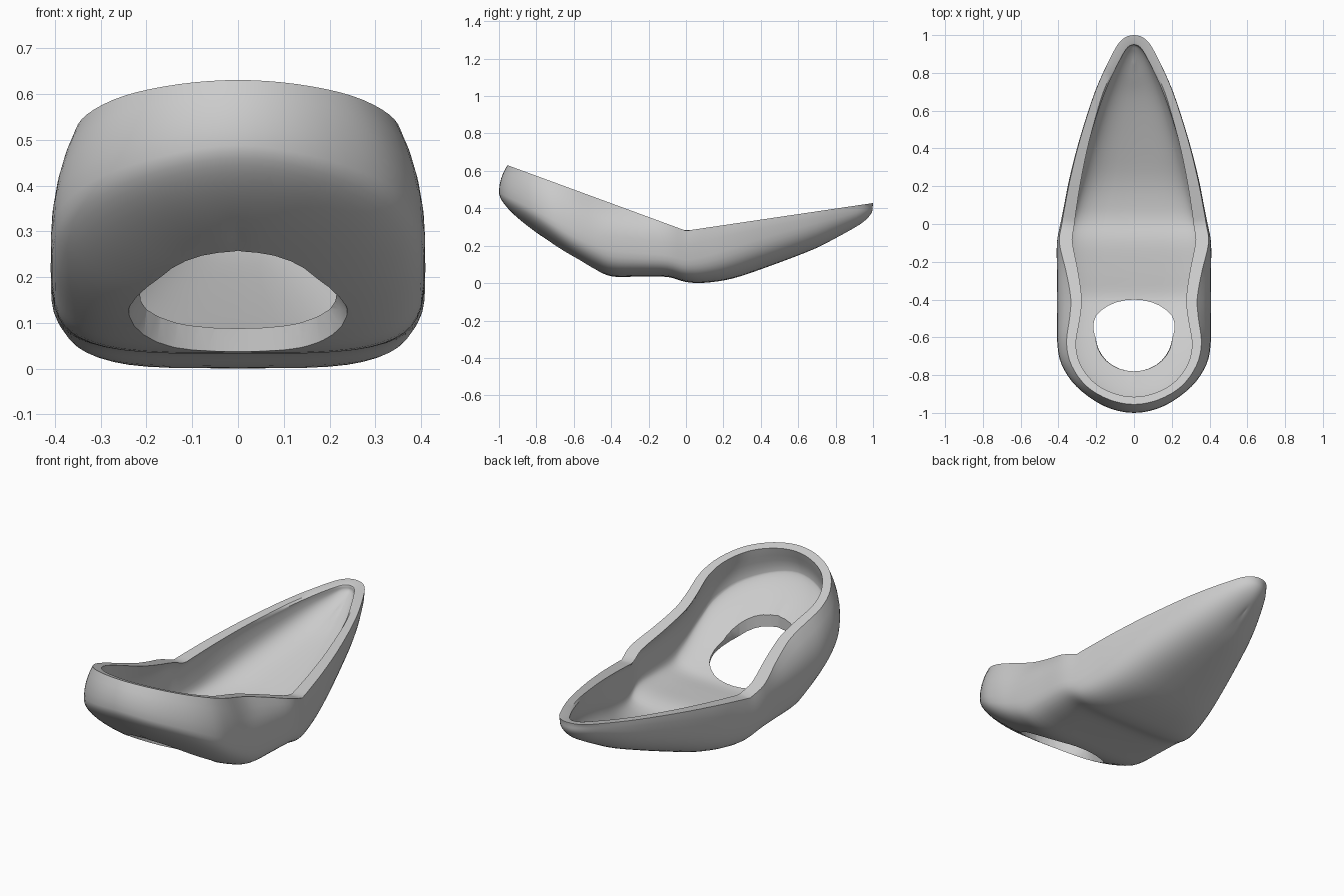
import bpy, bmesh, math
from mathutils import Vector

if "Cube" in bpy.data.objects:
    bpy.data.objects.remove(bpy.data.objects["Cube"])

# Half stations, front tip to back tip:
# rim x, rim y, belly x, belly y, spine y, spine z, belly height share, squareness
STATIONS = [
    (0, -.955, 0, -1, -.8, .274, .6, 2.2),
    (.13, -.93, .16, -.963, -.77, .25, .58, 2.2),
    (.25, -.86, .305, -.86, -.72, .214, .53, 2.3),
    (.33, -.75, .385, -.74, -.67, .177, .47, 2.6),
    (.357, -.63, .407, -.62, -.61, .137, .43, 3),
    (.34, -.49, .408, -.49, -.49, .07, .47, 3.3),
    (.335, -.39, .408, -.39, -.39, .035, .55, 3.9),
    (.36, -.25, .408, -.25, -.25, .035, .6, 4.2),
    (.395, -.1, .408, -.1, -.1, .033, .65, 4.2),
    (.382, 0, .39, 0, 0, .006, .7, 4.2),
    (.365, .1, .37, .1, .1, .002, .75, 4),
    (.335, .25, .34, .25, .25, .025, .8, 3.4),
    (.285, .45, .288, .45, .45, .092, .83, 2.9),
    (.205, .7, .207, .7, .68, .18, .85, 2.5),
    (.12, .89, .122, .885, .79, .236, .85, 2.2),
    (.065, .975, .065, .97, .84, .264, .85, 2.1),
    (0, 1, 0, .998, .87, .282, .8, 2.1),
]
STEPS, LOWER, UPPER = 4, 12, 4


def rim_height(y):
    return .28 - .367 * y if y < 0 else .28 + .148 * y


def flipped(s):
    return (-s[0], s[1], -s[2]) + s[3:]


def smooth_stations():
    pts = [flipped(STATIONS[1])] + STATIONS + [flipped(STATIONS[-2])]
    out = []
    for i in range(1, len(pts) - 2):
        for k in range(STEPS):
            t = k / STEPS
            out.append([.5 * (2 * b + (c - a) * t + (2 * a - 5 * b + 4 * c - d) * t * t
                              + (3 * b - a - 3 * c + d) * t ** 3)
                        for a, b, c, d in zip(*pts[i - 1:i + 3])])
    return out + [list(STATIONS[-1])]


def section(s):
    rx, ry, bx, by, sy, sz, share, n = s
    rz = rim_height(ry)
    bz = sz + share * (rz - sz)
    # Lower curve leaves the spine along the slope of the keel
    lean = (by - sy) * (-.66 if by < sy else .43)
    pts = []
    for j in range(LOWER + 1):
        a = math.pi / 2 * j / LOWER
        u = math.sin(a) ** (2 / n)
        v = 1 - max(math.cos(a), 0) ** (2 / n)
        pts.append(Vector((bx * u, sy + (by - sy) * u, sz + lean * u + (bz - sz - lean) * v)))
    for j in range(1, UPPER + 1):
        t = j / UPPER
        pts.append(Vector((bx + (rx - bx) * t * t, by + (ry - by) * t * t, bz + (rz - bz) * t)))
    return pts


# Outer skin, both halves welded on the centre line
bm = bmesh.new()
rows = [section(s) for s in smooth_stations()]
for side in (1, -1):
    grid = [[bm.verts.new((p.x * side, p.y, p.z)) for p in r] for r in rows]
    for r0, r1 in zip(grid, grid[1:]):
        for j in range(len(r0) - 1):
            quad = [r0[j], r1[j], r1[j + 1], r0[j + 1]]
            bm.faces.new(quad if side < 0 else quad[::-1])
bmesh.ops.remove_doubles(bm, verts=bm.verts[:], dist=.0005)
bmesh.ops.recalc_face_normals(bm, faces=bm.faces[:])
bm.normal_update()
lowest = min(bm.faces, key=lambda f: f.calc_center_median().z)
if lowest.normal.z > 0:
    bmesh.ops.reverse_faces(bm, faces=bm.faces[:])
    bm.normal_update()

# Inner skin and flat rim
outer_faces = bm.faces[:]
rim_edges = [e for e in bm.edges if e.is_boundary]
rim_verts = {v for e in rim_edges for v in e.verts}
inner = {}
for v in bm.verts[:]:
    if v in rim_verts:
        n = Vector((v.normal.x, v.normal.y, 0)).normalized()
        p = v.co - n * (.04 + .03 * max(0, 1 - abs(v.co.y + .1) / .8))
        p.z = rim_height(p.y)
    else:
        p = v.co - v.normal * .05
        # Keep the inner skin below the rim and on its own side
        drop = rim_height(v.co.y) - v.co.z
        p.z = min(p.z, rim_height(p.y) - .5 * drop)
        if p.x * v.co.x < 0:
            p.x = .05 * v.co.x
    inner[v] = p
inner = {v: bm.verts.new(p) for v, p in inner.items()}
for f in outer_faces:
    bm.faces.new([inner[v] for v in reversed(f.verts)])
for e in rim_edges:
    a, b = e.verts
    bm.faces.new((a, b, inner[b], inner[a]))
bmesh.ops.recalc_face_normals(bm, faces=bm.faces[:])


def make_object(name, mesh_bm):
    mesh = bpy.data.meshes.new(name)
    mesh_bm.to_mesh(mesh)
    mesh_bm.free()
    ob = bpy.data.objects.new(name, mesh)
    bpy.context.collection.objects.link(ob)
    return ob


shell = make_object("scoop_shell", bm)

# Cutter for the hole in the sloping floor, flared on the underside
bm = bmesh.new()
rings = []
for z, half_width in ((-.03, .26), (.13, .24), (.2, .203), (.4, .215)):
    rings.append([bm.verts.new((half_width * math.cos(a), -.59 + .19 * math.sin(a), z))
                  for a in (math.tau * i / 32 for i in range(32))])
for r0, r1 in zip(rings, rings[1:]):
    for i in range(32):
        k = (i + 1) % 32
        bm.faces.new((r0[i], r0[k], r1[k], r1[i]))
bm.faces.new(rings[0][::-1])
bm.faces.new(rings[-1])
cutter = make_object("hole_cutter", bm)
cutter.hide_render = True

mod = shell.modifiers.new("floor_hole", "BOOLEAN")
mod.operation, mod.solver, mod.object = "DIFFERENCE", "EXACT", cutter
bpy.ops.object.select_all(action="DESELECT")
bpy.context.view_layer.objects.active = shell
shell.select_set(True)
bpy.ops.object.modifier_apply(modifier=mod.name)
bpy.data.objects.remove(cutter)

# Plain grey finish
grey = bpy.data.materials.new("plain_grey")
grey.use_nodes = True
colour = (.6, .6, .6, 1)
grey.diffuse_color = colour
grey.node_tree.nodes["Principled BSDF"].inputs["Base Color"].default_value = colour
shell.data.materials.clear()
shell.data.materials.append(grey)
bpy.ops.object.shade_smooth_by_angle(angle=math.radians(35))
